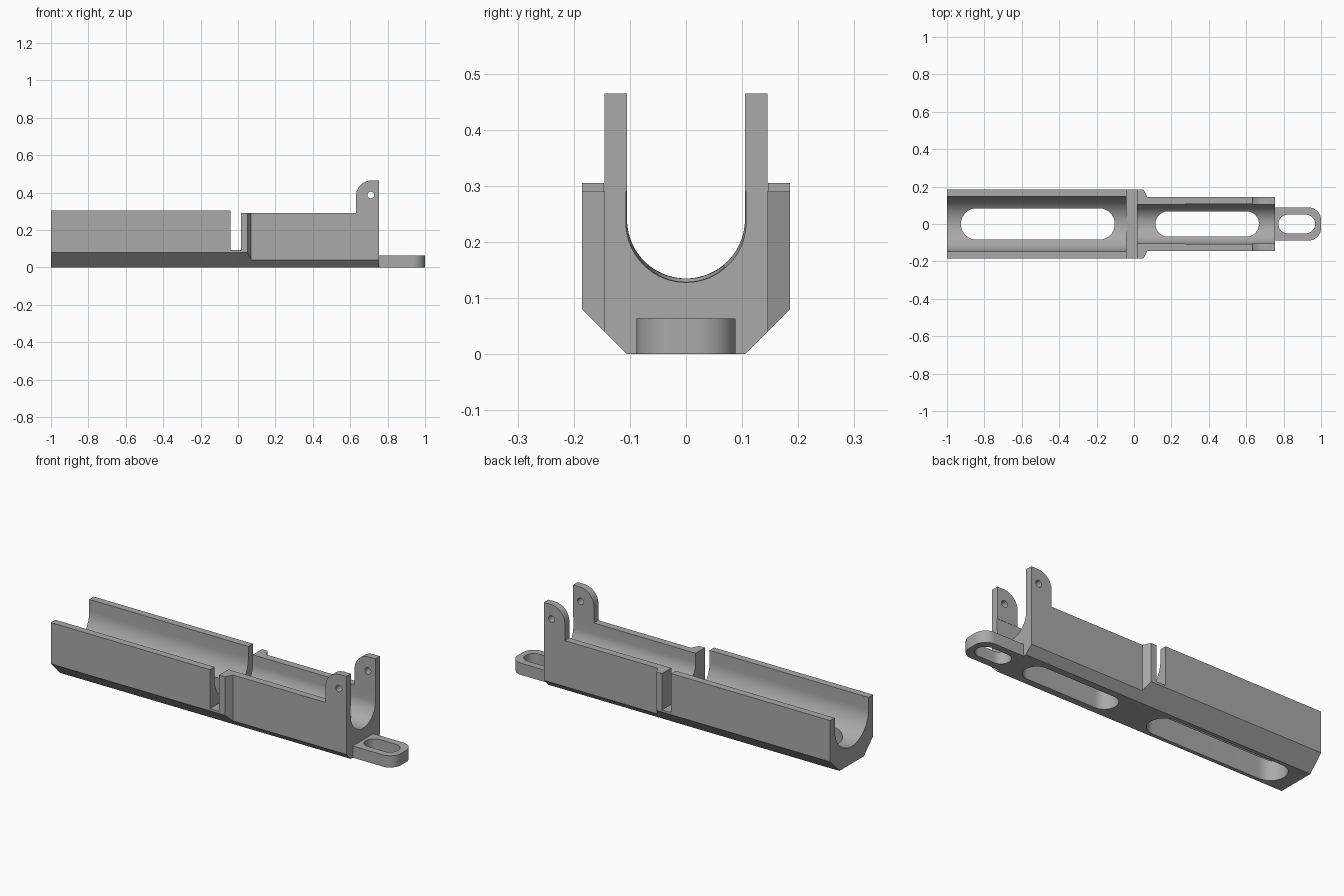
import bpy, bmesh, math
from mathutils import Vector

if "Cube" in bpy.data.objects:
    bpy.data.objects.remove(bpy.data.objects["Cube"], do_unlink=True)

grey = bpy.data.materials.new("plain grey")
grey.use_nodes = True
colour = (0.4, 0.4, 0.4, 1)
grey.diffuse_color = colour
grey.node_tree.nodes["Principled BSDF"].inputs["Base Color"].default_value = colour


def loft(name, rings):
    """Skin a list of matching closed rings and cap both ends."""
    bm = bmesh.new()
    loops = [[bm.verts.new(p) for p in ring] for ring in rings]
    n = len(loops[0])
    for a, b in zip(loops, loops[1:]):
        for i in range(n):
            j = (i + 1) % n
            bm.faces.new((a[i], a[j], b[j], b[i]))
    bm.faces.new(loops[0][::-1])
    bm.faces.new(loops[-1])
    bmesh.ops.remove_doubles(bm, verts=bm.verts, dist=0.0001)
    bmesh.ops.recalc_face_normals(bm, faces=bm.faces)
    mesh = bpy.data.meshes.new(name)
    bm.to_mesh(mesh)
    bm.free()
    mesh.materials.append(grey)
    ob = bpy.data.objects.new(name, mesh)
    bpy.context.collection.objects.link(ob)
    return ob


def arc(cx, cy, r, start, end, steps=16):
    angles = [math.radians(start + (end - start) * i / steps) for i in range(steps + 1)]
    return [(cx + r * math.cos(a), cy + r * math.sin(a)) for a in angles]


def rounded_plate(name, x0, x1, half, r, z0, z1):
    pts = []
    for cx, cy, a in ((x1 - r, half - r, 0), (x0 + r, half - r, 90),
                      (x0 + r, r - half, 180), (x1 - r, r - half, 270)):
        pts += arc(cx, cy, r, a, a + 90)
    return loft(name, [[(x, y, z) for x, y in pts] for z in (z0, z1)])


def side_plate(name, outline, y0, y1):
    return loft(name, [[(x, y, z) for x, z in outline] for y in (y0, y1)])


def combine(ob, other, operation):
    mod = ob.modifiers.new(operation.title(), 'BOOLEAN')
    mod.operation, mod.solver, mod.object = operation, 'EXACT', other
    bpy.context.view_layer.objects.active = ob
    bpy.ops.object.modifier_apply(modifier=mod.name)
    bpy.data.objects.remove(other, do_unlink=True)


def section(x, w, top, r, centre=0.24, limit=1):
    """Chamfered trough cross-section, cut flat at the limit height."""
    base = 0.105
    pts = [(-base, 0), (base, 0), (w, w - base), (w, top), (r, top)]
    pts += arc(0, centre, r, 0, -180, 40)
    pts += [(-r, top), (-w, top), (-w, w - base)]
    return [(x, y, min(z, limit)) for y, z in pts]


# Trough: wide half, cross gap, then collar tapering into the narrow half
floor = 0.092
cradle = loft("cradle", [
    section(-1, 0.185, 0.305, 0.146),
    section(-0.04, 0.185, 0.305, 0.146),
    section(-0.04, 0.185, 0.305, 0.146, limit=floor),
    section(0.015, 0.185, 0.29, 0.105, limit=floor),
    section(0.015, 0.185, 0.29, 0.105),
    section(0.05, 0.185, 0.29, 0.105),
    section(0.07, 0.145, 0.29, 0.105),
    section(0.755, 0.145, 0.29, 0.107, 0.235),
])

# End tongue and the long openings through the floor
combine(cradle, rounded_plate("tongue", 0.68, 1, 0.088, 0.066, 0, 0.064), 'UNION')
for x0, x1, half in ((-0.925, -0.103, 0.084), (0.115, 0.668, 0.068), (0.772, 0.968, 0.05)):
    combine(cradle, rounded_plate("slot", x0, x1, half, half * 0.99, -0.1, 0.2), 'DIFFERENCE')

# Pair of pierced ears on the narrow end
parts = [cradle]
outline = [(0.63, 0.29), (0.755, 0.29), (0.755, 0.465)] + arc(0.715, 0.38, 0.085, 90, 180)
for side, name in ((1, "left_ear"), (-1, "right_ear")):
    ear = side_plate(name, outline, side * 0.1055, side * 0.145)
    hole = side_plate("pin_hole", arc(0.71, 0.387, 0.018, 0, 345, 23), side * 0.05, side * 0.2)
    combine(ear, hole, 'DIFFERENCE')
    parts.append(ear)

# Smooth the curves, keep the edges sharp
bpy.ops.object.select_all(action='DESELECT')
for ob in parts:
    ob.select_set(True)
bpy.context.view_layer.objects.active = cradle
bpy.ops.object.shade_smooth_by_angle(angle=math.radians(30))
